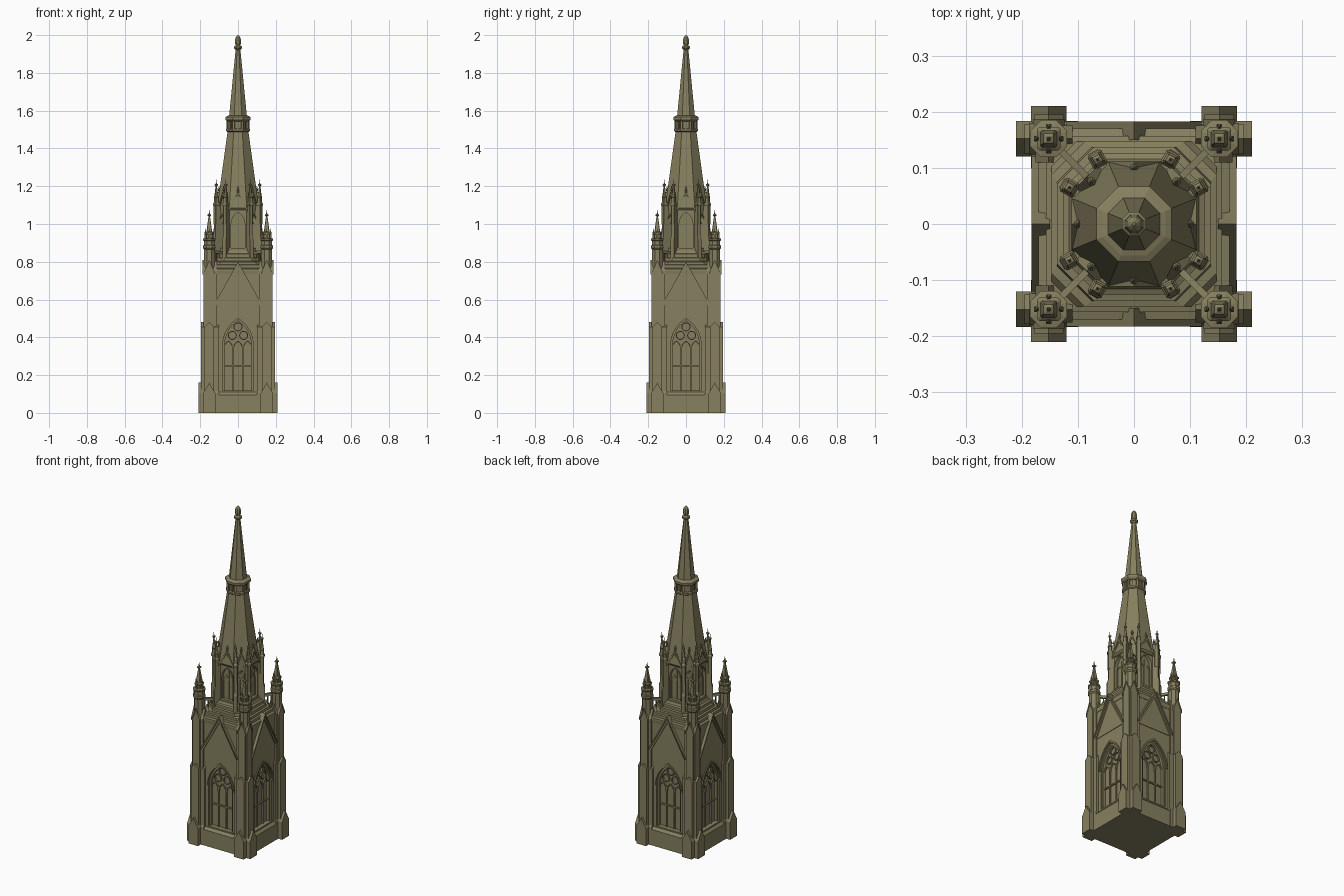
import bpy, bmesh, math
from mathutils import Matrix, Vector

if "Cube" in bpy.data.objects:
    bpy.data.objects.remove(bpy.data.objects["Cube"])

parts = {}
T8 = math.tan(math.pi / 8)


def add(part, verts, faces, mat):
    bm = parts.setdefault(part, bmesh.new())
    vs = [bm.verts.new(mat @ Vector(v)) for v in verts]
    new = [bm.faces.new([vs[i] for i in f]) for f in faces]
    bmesh.ops.recalc_face_normals(bm, faces=new)


def prism(part, prof, d0, d1, deg=0):
    """Extrude an (x, z) profile from depth d0 to d1 toward the front, then turn about z."""
    n = len(prof)
    verts = [(x, -d1, z) for x, z in prof] + [(x, -d0, z) for x, z in prof]
    faces = [list(range(n)), list(range(2 * n - 1, n - 1, -1))]
    faces += [[i, (i + 1) % n, n + (i + 1) % n, n + i] for i in range(n)]
    add(part, verts, faces, Matrix.Rotation(math.radians(deg), 4, 'Z'))


def loft(part, rings, loc=(0, 0, 0), deg=0, k=T8):
    """Stack of eight-sided rings (half width, z); k sets the chamfer (T8 = regular)."""
    verts, faces = [], []
    for r in rings:
        h, z = r[0], r[1]
        c = h * (r[2] if len(r) > 2 else k)
        verts += [(x, y, z) for x, y in ((h, -c), (h, c), (c, h), (-c, h),
                                         (-h, c), (-h, -c), (-c, -h), (c, -h))]
    for j in range(len(rings) - 1):
        a = 8 * j
        faces += [[a + i, a + (i + 1) % 8, a + 8 + (i + 1) % 8, a + 8 + i] for i in range(8)]
    faces += [list(range(7, -1, -1)), list(range(len(verts) - 8, len(verts)))]
    add(part, verts, faces, Matrix.Translation(loc) @ Matrix.Rotation(math.radians(deg), 4, 'Z'))


def rect(x0, x1, z0, z1):
    return [(x0, z0), (x1, z0), (x1, z1), (x0, z1)]


def gabled(cx, w, z0, eave, peak):
    return [(cx - w, z0), (cx + w, z0), (cx + w, eave), (cx, peak), (cx - w, eave)]


def arch(w, z0, zs, off=0, cx=0, n=8):
    """Pointed arch outline from left foot over the apex to right foot."""
    r = 2 * w + off
    top = math.acos(w / r)
    right = [(r * math.cos(top * i / n) - w, zs + r * math.sin(top * i / n)) for i in range(n + 1)]
    left = [(-x, z) for x, z in right[:-1]]
    pts = [(-w - off, z0)] + left + right[::-1] + [(w + off, z0)]
    return [(cx + x, z) for x, z in pts]


def arch_band(part, w, z0, zs, o0, o1, d0, d1, deg, cx=0, n=8):
    prism(part, arch(w, z0, zs, o1, cx, n) + arch(w, z0, zs, o0, cx, n)[::-1], d0, d1, deg)


def circle_band(part, cx, cz, r, t, d0, d1, deg, n=8):
    for s in (0, math.pi):
        ang = [s + math.pi * i / n for i in range(n + 1)]
        arc = lambda q: [(cx + q * math.cos(a), cz + q * math.sin(a)) for a in ang]
        prism(part, arc(r) + arc(r - t)[::-1], d0, d1, deg)


def pierced(part, hw, top, w, z0, zs, d0, d1, deg):
    """Wall slab with a pointed opening rising from its foot."""
    prism(part, [(-hw, z0)] + arch(w, z0, zs) + [(hw, z0), (hw, top), (-hw, top)], d0, d1, deg)


def coping(part, hw, z0, peak, t, d0, d1, deg):
    """Raking gable moulding."""
    prism(part, [(-hw, z0), (0, peak), (hw, z0), (hw, z0 - t), (0, peak - t), (-hw, z0 - t)],
          d0, d1, deg)


# Base plinth, inner core and stepped roof above the square stage
loft("plinth", [(.183, 0), (.183, .095), (.17, .11)], k=.95)
loft("tower_core", [(.142, .09), (.142, .75)], k=.97)
loft("stepped_roof", [(.168, .735, .9), (.17, .75, .9), (.17, .762, .9), (.157, .766, .85),
                      (.157, .782, .75), (.147, .785, .7), (.147, .80, .6), (.137, .803, .55),
                      (.137, .82, .52), (.126, .823, .5), (.126, .84, .5), (.116, .845, .5),
                      (.11, .86, .5)])

for q in range(4):
    a = 90 * q
    # Square stage wall, window surround and gable
    pierced("tower_wall", .15, .745, .08, .1, .36, .138, .166, a)
    arch_band("window_surround", .08, .1, .36, -.010, 0, .138, .158, a)
    arch_band("window_hood", .08, .36, .36, .004, .013, .16, .172, a)
    prism("window_sill", [(-.085, .09), (.085, .09), (.085, .118), (-.085, .118)], .138, .17, a)
    prism("gable_infill", [(-.11, .57), (.11, .57), (0, .78)], .14, .169, a)
    coping("gable_coping", .12, .585, .80, .034, .15, .176, a)
    coping("gable_coping", .12, .585, .80, .014, .15, .183, a)
    # Window tracery
    for x in (-.026, .026):
        prism("window_tracery", rect(x - .003, x + .003, .11, .36), .138, .15, a)
    prism("window_tracery", rect(-.075, .075, .245, .253), .138, .15, a)
    for x in (-.051, 0, .051):
        arch_band("window_tracery", .022, .33, .34, -.001, .004, .138, .15, a, x, 4)
    for x, z in ((-.03, .41), (.03, .41), (0, .455)):
        circle_band("window_tracery", x, z, .024, .005, .138, .15, a)

    # Corner buttresses in three gabled stages
    for s in (-1, 1):
        c = .152 * s
        prism("buttress_foot", gabled(c, .032, 0, .105, .16), .1, .21, a)
        prism("buttress_middle", gabled(c, .026, .1, .455, .48), .1, .195, a)
        prism("buttress_upper", gabled(c, .0235, .4, .75, .805), .11, .183, a)
        prism("buttress_gablet", [(c - .028, .745), (c, .81), (c + .028, .745),
                                  (c + .028, .732), (c, .797), (c - .028, .732)], .15, .187, a)

    # Corner turret and pinnacle
    ang = math.radians(45 + a)
    p = (.215 * math.cos(ang), .215 * math.sin(ang), 0)
    loft("corner_turret", [(.027, .72), (.027, .865), (.033, .872), (.033, .885), (.029, .89),
                           (.029, .91), (.033, .915), (.033, .922), (.018, .926)], p)
    loft("corner_pinnacle", [(.018, .92), (.018, .945), (.021, .948), (.021, .954), (.015, .96),
                             (.004, 1.04), (.009, 1.044), (.009, 1.05), (.003, 1.054),
                             (.001, 1.075)], p, k=.8)
    for f in range(4):
        fa = math.radians(90 * f)
        loft("corner_pinnacle", [(.005, .92), (.005, .94), (.0008, .975)],
             (p[0] + .021 * math.cos(fa), p[1] + .021 * math.sin(fa), 0), k=.8)
    # Diagonal link from turret to lantern
    prism("turret_link", [(.10, .835), (.20, .85), (.20, .865), (.10, .85)], -.006, .006, 45 + a)
    for r in (.145, .165, .185):
        prism("turret_link", rect(r - .003, r + .003, .76, .85), -.004, .004, 45 + a)

# Lantern stage: wider cardinal faces, narrower diagonal faces
loft("lantern_core", [(.086, .82), (.086, 1.1)], k=.52)
for q in range(8):
    a = 45 * q
    ap, hw, w, zs = (.1, .052, .036, 1.0) if q % 2 == 0 else (.1075, .034, .022, 1.015)
    pierced("lantern_wall", hw, 1.085, w, .85, zs, ap - .02, ap, a)
    prism("lantern_sill", rect(-hw, hw, .84, .872), ap - .02, ap + .004, a)
    arch_band("lantern_hood", w, .86, zs, 0, .005, ap - .01, ap + .005, a)
    prism("lantern_tracery", rect(-.0025, .0025, .86, zs + w), ap - .022, ap - .01, a)
    for s in (-1, 1):
        arch_band("lantern_tracery", w / 2 - .002, .86, zs - .02, -.002, .002,
                  ap - .022, ap - .01, a, s * w / 2, 4)
    # Lantern gables with finials
    prism("lantern_gable", [(-hw, 1.07), (hw, 1.07), (0, 1.155)], ap - .04, ap + .003, a)
    coping("lantern_gable_coping", hw + .003, 1.075, 1.17, .018, ap - .04, ap + .011, a)
    d = math.radians(a - 90)
    loft("gable_finial", [(.004, 1.15), (.004, 1.175), (.007, 1.18), (.004, 1.187), (.001, 1.2)],
         (ap * math.cos(d), ap * math.sin(d), 0), a)

# Lantern buttresses and pinnacles, a pair around each diagonal
for q in range(4):
    for off in (29.5, 60.5):
        a = 90 * q + off
        prism("lantern_buttress", [(.09, .8), (.148, .8), (.148, .92), (.141, .94), (.141, 1.06),
                                   (.12, 1.1), (.09, 1.1)], -.0095, .0095, a)
        d = math.radians(a)
        p = (.132 * math.cos(d), .132 * math.sin(d), 0)
        loft("lantern_pinnacle", [(.011, 1.0), (.011, 1.095), (.014, 1.1), (.014, 1.108),
                                  (.01, 1.114), (.009, 1.14), (.011, 1.143), (.008, 1.15),
                                  (.003, 1.2), (.007, 1.204), (.007, 1.21), (.002, 1.214),
                                  (.0008, 1.235)], p, a, .8)

# Spire with a gallery band and finial
loft("lower_spire", [(.1, 1.07), (.111, 1.085), (.0555, 1.487), (.063, 1.492), (.063, 1.502),
                     (.049, 1.506), (.049, 1.55)])
loft("gallery_cornice", [(.055, 1.543), (.064, 1.55), (.067, 1.556), (.067, 1.566),
                         (.056, 1.572), (.047, 1.575)])
for q in range(8):
    prism("gallery_post", rect(.055, .063, 1.5, 1.55), -.005, .005, 45 * q + 22.5)
    prism("gallery_post", rect(-.004, .004, 1.5, 1.55), .045, .056, 45 * q)
loft("upper_spire", [(.047, 1.57), (.012, 1.93)])
loft("spire_finial", [(.012, 1.92), (.02, 1.928), (.021, 1.938), (.013, 1.945), (.013, 1.95),
                      (.0165, 1.957), (.0155, 1.975), (.011, 1.99), (.003, 2.0)])

# Turn every collected part into an object sharing one stone material
stone = bpy.data.materials.new("olive_stone")
stone.diffuse_color = (.24, .215, .115, 1)
stone.use_nodes = True
stone.node_tree.nodes["Principled BSDF"].inputs["Base Color"].default_value = stone.diffuse_color
for name, bm in parts.items():
    me = bpy.data.meshes.new(name)
    bm.to_mesh(me)
    bm.free()
    me.materials.append(stone)
    bpy.context.collection.objects.link(bpy.data.objects.new(name, me))
